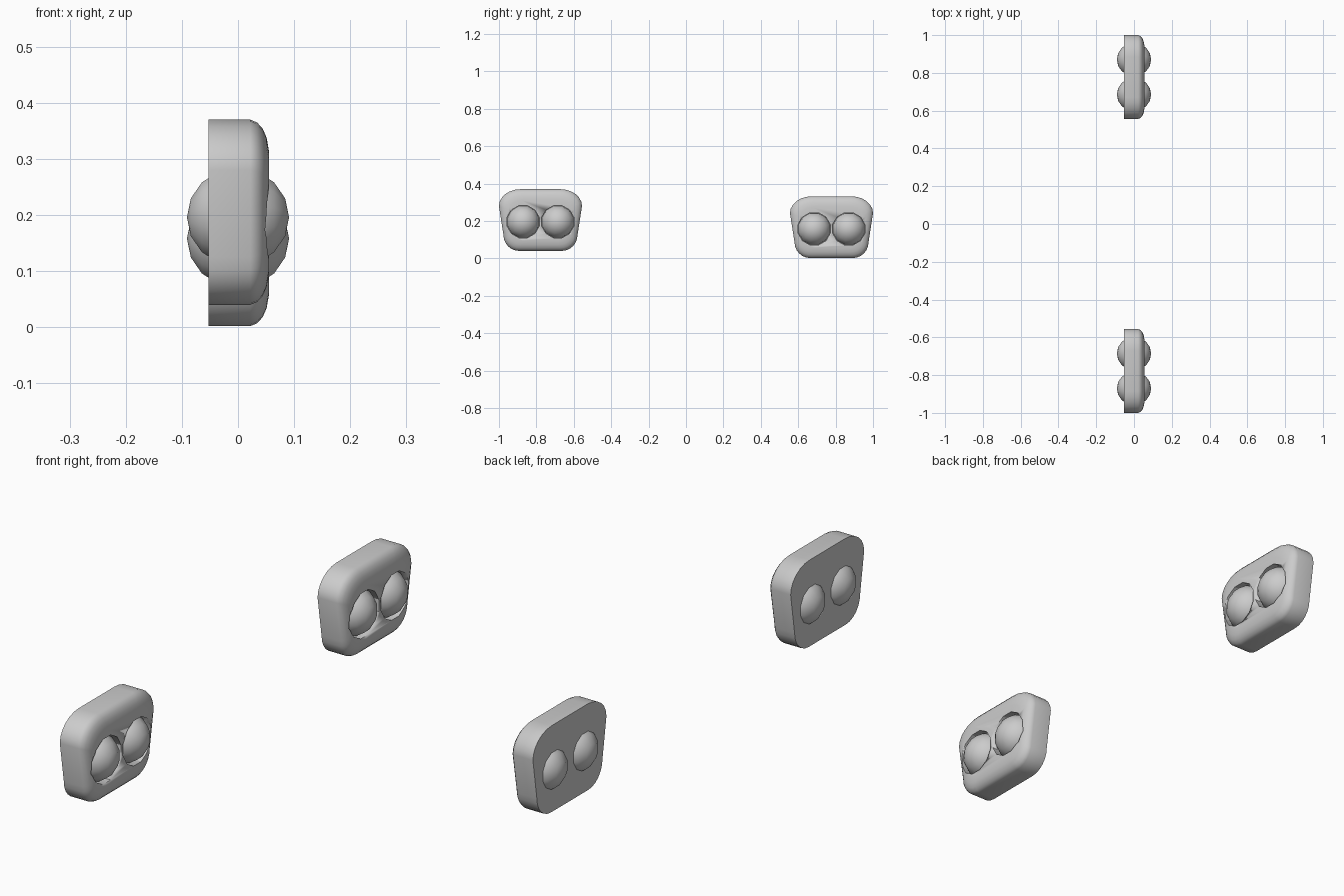
import bpy, bmesh, math
from mathutils import Matrix

if "Cube" in bpy.data.objects:
    bpy.data.objects.remove(bpy.data.objects["Cube"])

R = 0.09          # lamp radius
GAP = 0.0925      # lamp offset from housing centre
BACK = -0.053


def link(bm, name, angle):
    mesh = bpy.data.meshes.new(name)
    bm.to_mesh(mesh)
    bm.free()
    ob = bpy.data.objects.new(name, mesh)
    bpy.context.collection.objects.link(ob)
    bpy.ops.object.select_all(action='DESELECT')
    ob.select_set(True)
    bpy.context.view_layer.objects.active = ob
    bpy.ops.object.shade_smooth_by_angle(angle=math.radians(angle))
    return ob


def outline(inset, steps=6):
    """Rounded trapezoid in (y, z), wider at the top."""
    pts = []
    corners = [(1, 1, 0.222, 0.115, 0.09), (-1, 1, 0.222, 0.115, 0.09),
               (-1, -1, 0.198, 0.085, 0.085), (1, -1, 0.198, 0.085, 0.085)]
    for k, (sy, sz, hw, ry, rz) in enumerate(corners):
        ry, rz = ry - inset * 0.6, rz - inset * 0.6
        for i in range(steps + 1):
            a = math.pi / 2 * (k + i / steps)
            pts.append((sy * (hw - inset - ry) + ry * math.cos(a),
                        sz * (0.165 - inset - rz) + rz * math.sin(a)))
    return pts


def lamp_cutter(y, z):
    bm = bmesh.new()
    m = Matrix.Translation((0.07, y, z)) @ Matrix.Rotation(math.pi / 2, 4, 'Y') @ Matrix.Rotation(math.pi / 12, 4, 'Z')
    bmesh.ops.create_cone(bm, cap_ends=True, segments=12, radius1=R - 0.001,
                          radius2=R - 0.001, depth=0.1, matrix=m)
    return link(bm, "recess_cutter", 30)


def housing(name, cy, cz):
    # body lofted from flat back to rounded front
    bm = bmesh.new()
    loops = []
    for x, inset in [(BACK, 0), (0.022, 0), (0.034, 0.005), (0.044, 0.016),
                     (0.051, 0.032), (0.055, 0.055)]:
        loops.append([bm.verts.new((x, cy + y, cz + z)) for y, z in outline(inset)])
    n = len(loops[0])
    for a, b in zip(loops, loops[1:]):
        for i in range(n):
            j = (i + 1) % n
            bm.faces.new((a[i], a[j], b[j], b[i]))
    bm.faces.new(loops[0])
    bm.faces.new(loops[-1])
    bmesh.ops.recalc_face_normals(bm, faces=bm.faces[:])
    body = link(bm, name + "_housing", 40)

    for side in (-1, 1):
        y, z = cy + side * GAP, cz - 0.009
        # round recess in the front
        cutter = lamp_cutter(y, z)
        mod = body.modifiers.new("recess", 'BOOLEAN')
        mod.operation = 'DIFFERENCE'
        mod.solver = 'EXACT'
        mod.object = cutter
        bpy.context.view_layer.objects.active = body
        bpy.ops.object.modifier_apply(modifier=mod.name)
        bpy.data.objects.remove(cutter, do_unlink=True)
        # low-poly lamp
        bm = bmesh.new()
        m = (Matrix.Translation((0, y, z)) @ Matrix.Rotation(math.pi / 2, 4, 'Y')
             @ Matrix.Rotation(math.pi / 12, 4, 'Z'))
        bmesh.ops.create_uvsphere(bm, u_segments=12, v_segments=8, radius=R + 0.001, matrix=m)
        link(bm, name + "_lamp", 60)


housing("front", -0.778, 0.205)
housing("rear", 0.778, 0.167)
